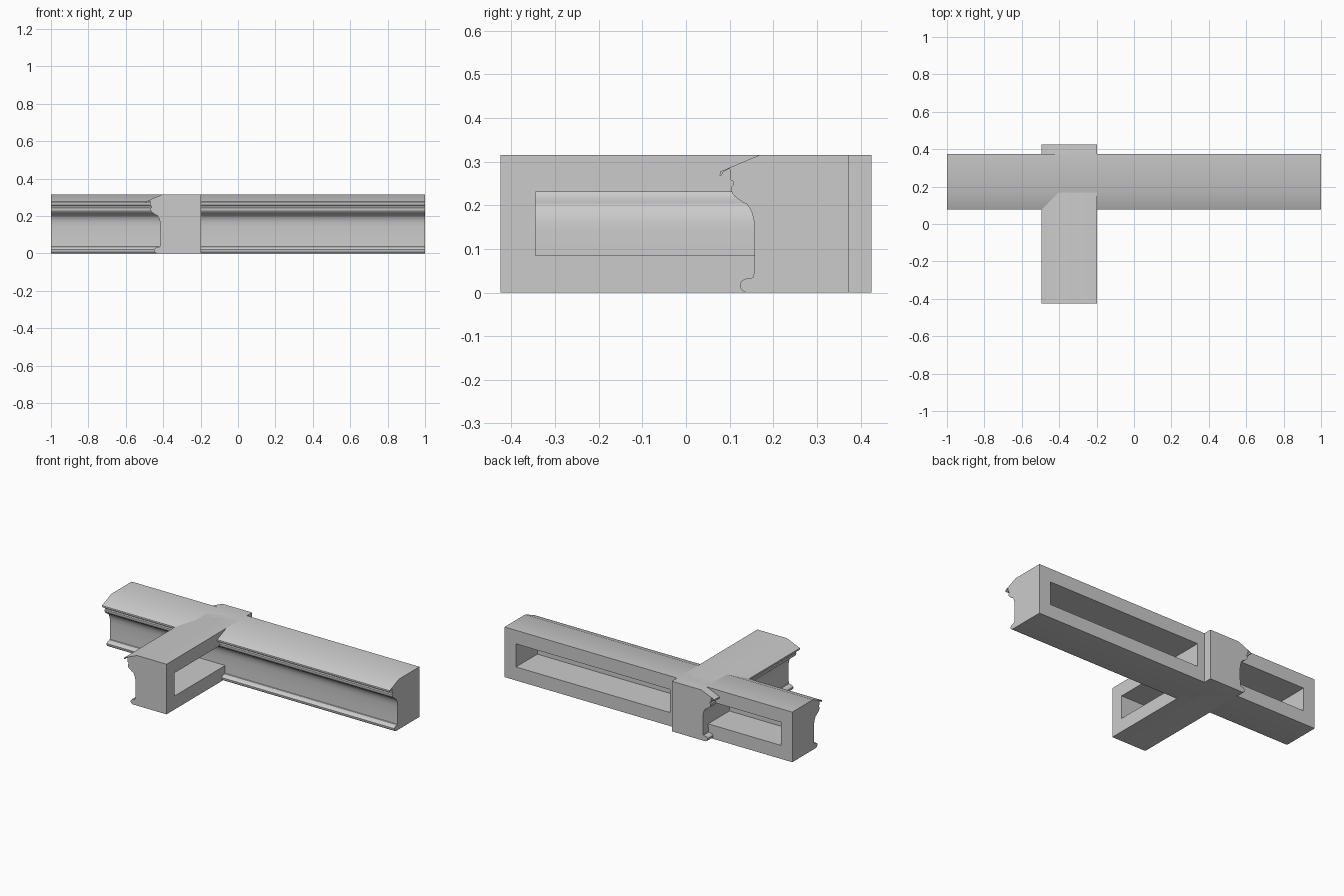
import bpy, bmesh

if "Cube" in bpy.data.objects:
    bpy.data.objects.remove(bpy.data.objects["Cube"])

BACK, LIP, H = 0.37, 0.074, 0.315

# Moulding cross-section: (depth coordinate, height), from back bottom round to foot
PROFILE = [
    (BACK, 0), (BACK, H), (0.165, H), (0.075, 0.277),
    # drip lip
    (0.074, 0.268), (0.078, 0.268), (0.082, 0.276), (0.096, 0.284),
    # small step and bead
    (0.098, 0.280), (0.099, 0.258), (0.105, 0.255), (0.106, 0.247),
    (0.101, 0.242), (0.100, 0.234), (0.103, 0.227), (0.109, 0.220), (0.117, 0.214),
    # cove
    (0.128, 0.206), (0.137, 0.202), (0.143, 0.193), (0.148, 0.183),
    (0.152, 0.168), (0.154, 0.145), (0.154, 0.09), (0.152, 0.037),
    # rounded foot
    (0.149, 0.034), (0.135, 0.032), (0.126, 0.028), (0.121, 0.021),
    (0.121, 0.012), (0.125, 0.005), (0.132, 0.001), (0.137, 0),
]

# Pocket cross-section: open at the back, leaves a thin skin behind the face
SKIN = 0.005
POCKET = [(BACK + 0.05, 0.085), (BACK + 0.05, 0.23), (0.102 + SKIN, 0.23)]
POCKET += [(d + SKIN, z) for d, z in PROFILE if 0.088 < z < 0.228]
POCKET += [(0.154 + SKIN, 0.085)]


def along_x(d, z, t):
    return (t, d + 0.003, z)


def along_y(d, z, t):
    return (d - LIP - 0.495, t, z)


def extrude(name, outline, place, start, end):
    bm = bmesh.new()
    a = [bm.verts.new(place(d, z, start)) for d, z in outline]
    b = [bm.verts.new(place(d, z, end)) for d, z in outline]
    bm.faces.new(a)
    bm.faces.new(b)
    n = len(outline)
    for i in range(n):
        j = (i + 1) % n
        bm.faces.new((a[i], a[j], b[j], b[i]))
    bmesh.ops.recalc_face_normals(bm, faces=bm.faces)
    mesh = bpy.data.meshes.new(name)
    bm.to_mesh(mesh)
    bm.free()
    obj = bpy.data.objects.new(name, mesh)
    bpy.context.collection.objects.link(obj)
    return obj


def moulding(name, place, start, end, pockets):
    obj = extrude(name, PROFILE, place, start, end)
    bpy.ops.object.select_all(action='DESELECT')
    obj.select_set(True)
    bpy.context.view_layer.objects.active = obj
    for p0, p1 in pockets:
        cutter = extrude("pocket_cutter", POCKET, place, p0, p1)
        cutter.hide_render = True
        mod = obj.modifiers.new("pocket", 'BOOLEAN')
        mod.operation = 'DIFFERENCE'
        mod.solver = 'EXACT'
        mod.object = cutter
        bpy.ops.object.modifier_apply(modifier=mod.name)
        bpy.data.objects.remove(cutter)
    bpy.ops.object.shade_smooth_by_angle(angle=0.6)
    return obj


# Long run across the front, with a pocket either side of the crossing
moulding("long_moulding", along_x, -1, 1, [(-0.92, -0.415), (-0.15, 0.92)])

# Short run crossing it, facing left, pocket open to the right
moulding("cross_moulding", along_y, -0.425, 0.425, [(-0.345, 0.165)])
